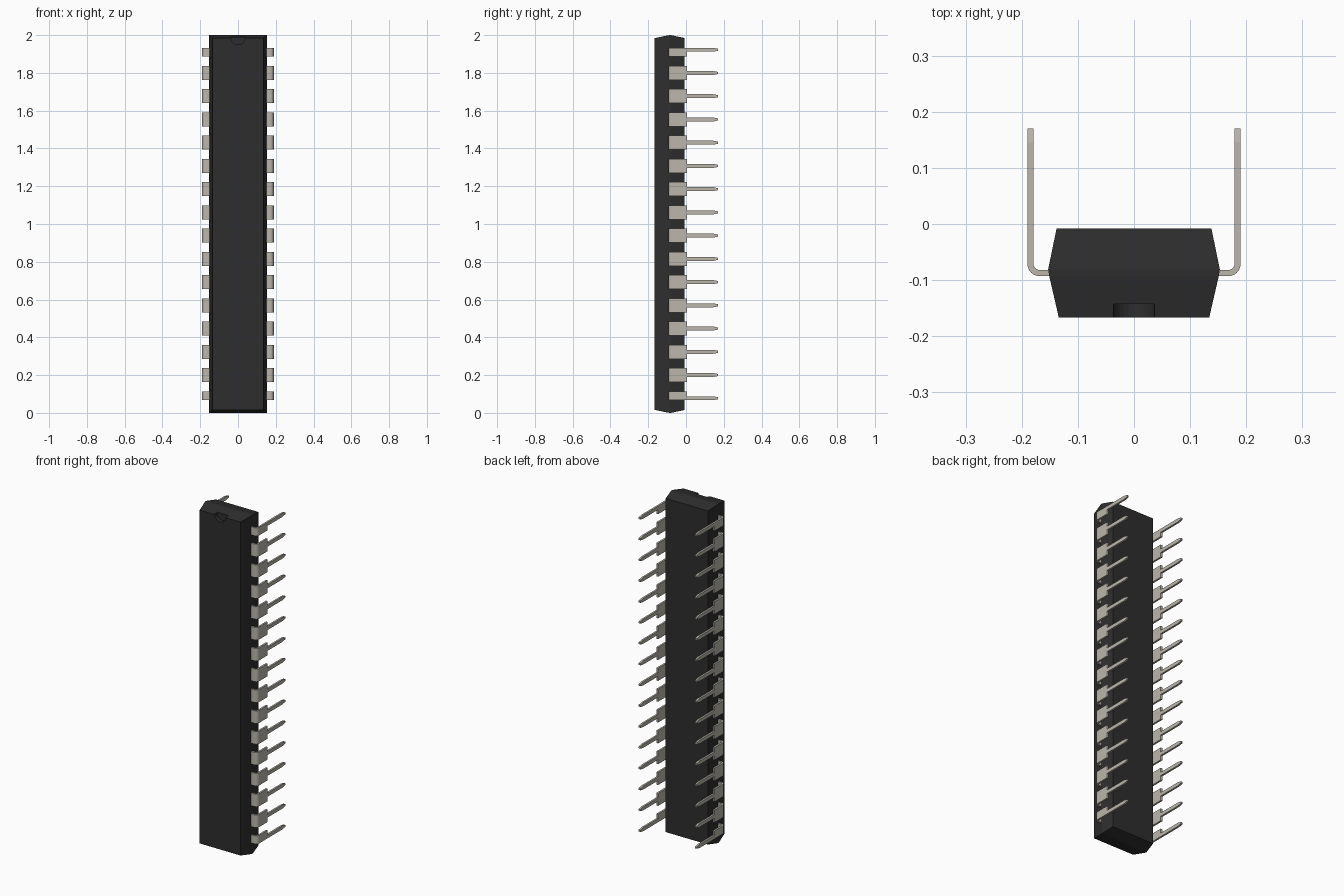
import bpy
import bmesh
import math

if "Cube" in bpy.data.objects:
    bpy.data.objects.remove(bpy.data.objects["Cube"], do_unlink=True)


def make_material(name, rgb):
    mat = bpy.data.materials.new(name)
    mat.use_nodes = True
    mat.diffuse_color = (*rgb, 1)
    bsdf = mat.node_tree.nodes["Principled BSDF"]
    bsdf.inputs["Base Color"].default_value = (*rgb, 1)
    bsdf.inputs["Roughness"].default_value = 0.6
    return mat


black = make_material("black plastic", (0.027, 0.027, 0.027))
metal = make_material("tinned metal", (0.50, 0.47, 0.41))


def loft(bm, rings):
    """Skin a list of four-point rings and cap both ends."""
    loops = [[bm.verts.new(p) for p in ring] for ring in rings]
    for a, b in zip(loops, loops[1:]):
        for i in range(4):
            j = (i + 1) % 4
            bm.faces.new((a[i], a[j], b[j], b[i]))
    bm.faces.new(loops[0])
    bm.faces.new(loops[-1])


def finish(bm, name, mat):
    bmesh.ops.recalc_face_normals(bm, faces=bm.faces)
    mesh = bpy.data.meshes.new(name)
    bm.to_mesh(mesh)
    bm.free()
    mesh.materials.append(mat)
    obj = bpy.data.objects.new(name, mesh)
    bpy.context.collection.objects.link(obj)
    return obj


# Moulded body: rectangles along y as (y, half width, end inset)
FRONT = -0.167
sections = [(FRONT, 0.134, 0.016), (-0.093, 0.151, 0.001),
            (-0.081, 0.153, 0.0), (-0.008, 0.138, 0.015)]
bm = bmesh.new()
loft(bm, [[(-w, y, e), (w, y, e), (w, y, 2 - e), (-w, y, 2 - e)]
          for y, w, e in sections])
body = finish(bm, "body", black)

# Half-round orientation notch cut in the top of the front face
bpy.ops.mesh.primitive_cylinder_add(vertices=24, radius=0.037, depth=0.048,
                                    location=(0, FRONT, 1.986),
                                    rotation=(math.pi / 2, 0, 0))
cutter = bpy.context.object
cutter.name = "notch_cutter"
cutter.hide_render = True
cutter.data.materials.append(black)
cut = body.modifiers.new("notch", 'BOOLEAN')
cut.operation = 'DIFFERENCE'
cut.solver = 'EXACT'
cut.object = cutter
bpy.context.view_layer.objects.active = body
bpy.ops.object.modifier_apply(modifier=cut.name)
bpy.data.objects.remove(cutter, do_unlink=True)

# Pins: a wide bent shoulder and a narrow leg with a tapered tip
OUT, THICK, RADIUS = 0.19, 0.011, 0.022
LEAD = -0.093
SHOULDER, TAPER, TIP = 0.005, 0.145, 0.17
WIDE, NARROW = 0.037, 0.0105


def make_pin(name, side, z, low, high):
    bm = bmesh.new()

    def ring(outer, inner, lo, hi):
        return [(side * x, y, z + d) for (x, y), d in
                ((outer, lo), (inner, lo), (inner, hi), (outer, hi))]

    # Shoulder: leaves the body sideways and bends toward the back
    rings = [ring((0.14, LEAD), (0.14, LEAD + THICK), low, high)]
    cx, cy = OUT - RADIUS, LEAD + RADIUS
    for i in range(7):
        a = math.radians(-90 + 15 * i)
        pts = [(cx + r * math.cos(a), cy + r * math.sin(a))
               for r in (RADIUS, RADIUS - THICK)]
        rings.append(ring(*pts, low, high))
    rings.append(ring((OUT, SHOULDER), (OUT - THICK, SHOULDER), low, high))
    loft(bm, rings)

    # Leg
    loft(bm, [ring((OUT, y), (OUT - THICK, y), -w, w) for y, w in
              ((SHOULDER, NARROW), (TAPER, NARROW), (TIP, NARROW / 2))])
    return finish(bm, name, metal)


COUNT, PITCH = 16, 0.123
for side, label in ((1, "left"), (-1, "right")):
    for i in range(COUNT):
        z = 1 + (i - (COUNT - 1) / 2) * PITCH
        # End pins keep only the half shoulder that faces the middle
        low = -NARROW if i == 0 else -WIDE
        high = NARROW if i == COUNT - 1 else WIDE
        make_pin(f"pin_{label}_{i + 1:02d}", side, z, low, high)
